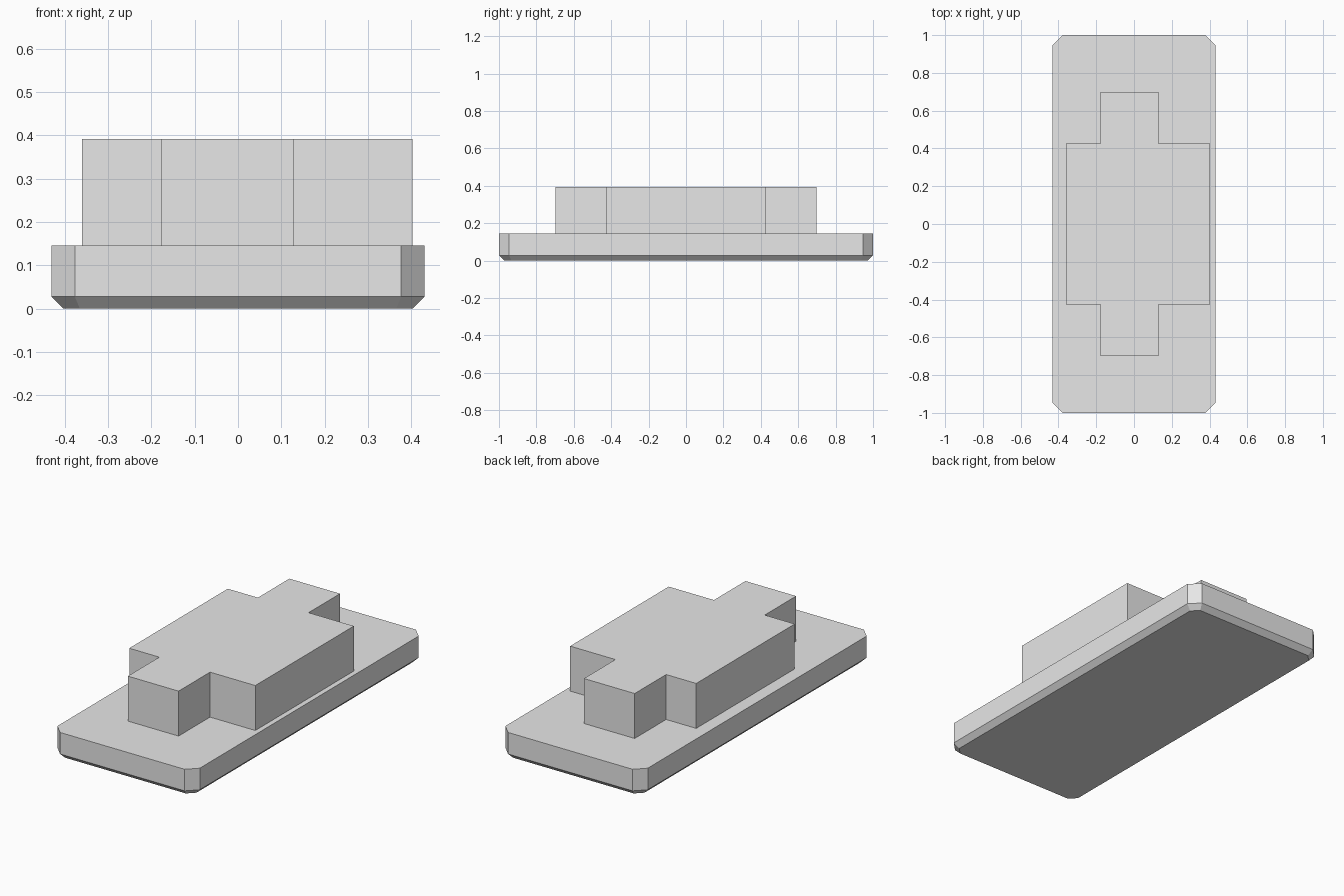
import bpy
import bmesh

cube = bpy.data.objects.get("Cube")
if cube:
    bpy.data.objects.remove(cube, do_unlink=True)

# Single plain grey material
grey = bpy.data.materials.new("light grey")
grey.use_nodes = True
grey.diffuse_color = (0.8, 0.8, 0.8, 1)
grey.node_tree.nodes["Principled BSDF"].inputs["Base Color"].default_value = (0.8, 0.8, 0.8, 1)


def octagon(half_x, half_y, cut):
    """Rectangle outline with cut corners, anticlockwise."""
    x, y = half_x - cut, half_y - cut
    return [(half_x, -y), (half_x, y), (x, half_y), (-x, half_y),
            (-half_x, y), (-half_x, -y), (-x, -half_y), (x, -half_y)]


def loft(name, sections):
    """Closed solid through matching outlines, each given as (z, outline)."""
    bm = bmesh.new()
    rings = [[bm.verts.new((x, y, z)) for x, y in outline] for z, outline in sections]
    for low, high in zip(rings, rings[1:]):
        for i in range(len(low)):
            j = (i + 1) % len(low)
            bm.faces.new((low[i], low[j], high[j], high[i]))
    bm.faces.new(rings[0][::-1])
    bm.faces.new(rings[-1])
    bmesh.ops.recalc_face_normals(bm, faces=bm.faces)
    mesh = bpy.data.meshes.new(name)
    bm.to_mesh(mesh)
    bm.free()
    mesh.materials.append(grey)
    obj = bpy.data.objects.new(name, mesh)
    bpy.context.collection.objects.link(obj)
    return obj


# Base slab: cut corners and a bevelled underside
BASE_TOP, BEVEL = 0.146, 0.028
rim = octagon(0.431, 1.0, 0.054)
foot = octagon(0.431 - BEVEL, 1.0 - BEVEL, 0.054 - BEVEL * 0.586)
loft("base_slab", [(0, foot), (BEVEL, rim), (BASE_TOP, rim)])

# Raised block: wide middle with a narrow step at each end
WIDE_L, WIDE_R, WIDE_Y = -0.36, 0.403, 0.426
STEP_L, STEP_R, STEP_Y = -0.178, 0.129, 0.698
half = [(STEP_R, STEP_Y), (STEP_L, STEP_Y), (STEP_L, WIDE_Y), (WIDE_L, WIDE_Y)]
lower = [(WIDE_L, -WIDE_Y), (STEP_L, -WIDE_Y), (STEP_L, -STEP_Y), (STEP_R, -STEP_Y),
         (STEP_R, -WIDE_Y), (WIDE_R, -WIDE_Y)]
outline = half + lower + [(WIDE_R, WIDE_Y), (STEP_R, WIDE_Y)]
loft("raised_block", [(BASE_TOP, outline), (0.392, outline)])
